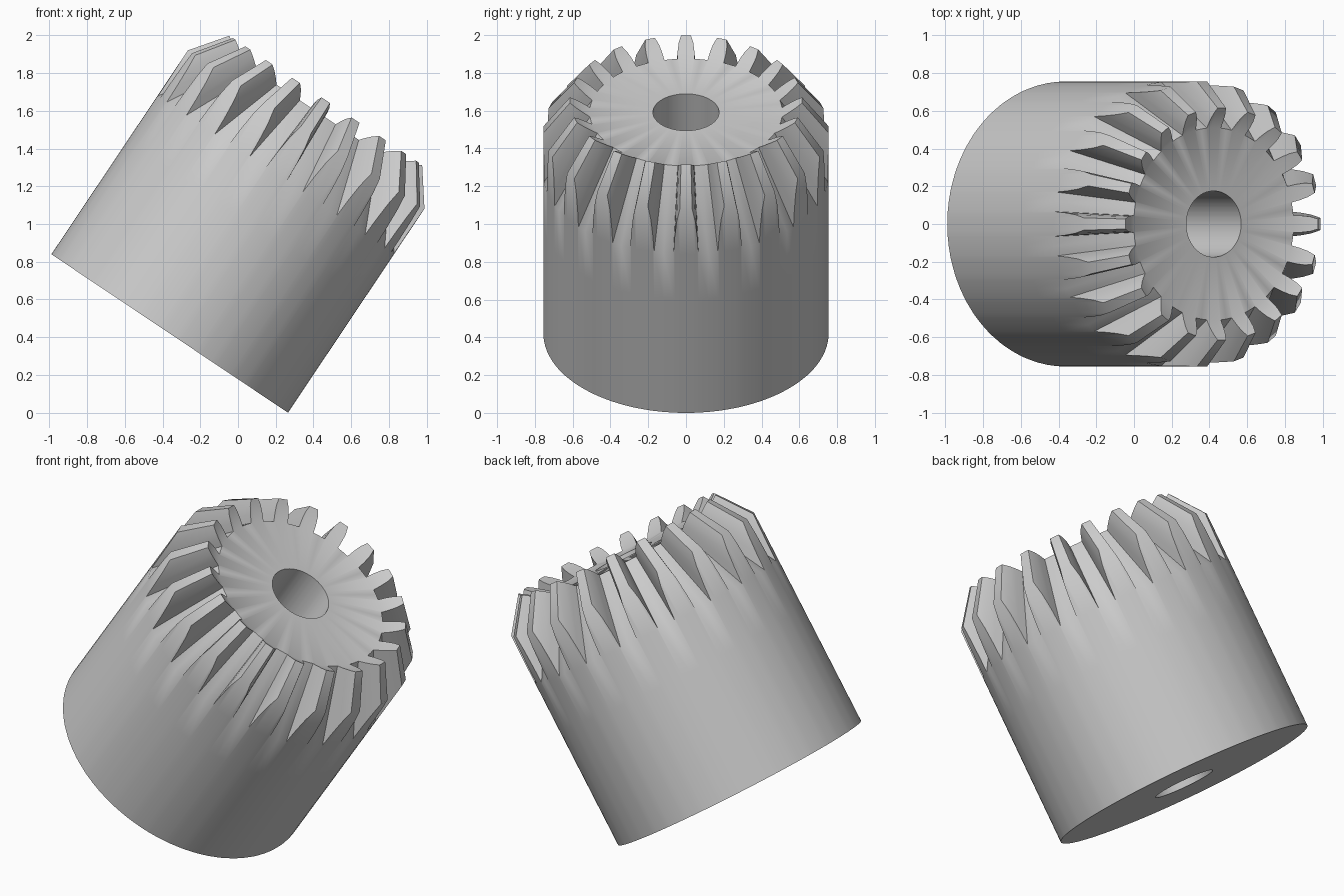
import bpy, bmesh, math
from mathutils import Matrix, Vector

cube = bpy.data.objects.get("Cube")
if cube:
    bpy.data.objects.remove(cube, do_unlink=True)

TEETH = 20
RADIUS, BORE = 0.755, 0.175
TILT = math.radians(33.8)

# Axial profile points as (radius, height)
root_in, tip_in = Vector((0.51, 1.41)), Vector((0.615, 1.487))
root_out, tip_out = Vector((RADIUS, 1.01)), Vector((RADIUS, 1.30))

# One tooth pitch: (angle in radians, fraction of tooth height)
half_pitch = math.pi / TEETH
flank = [(0.088, 0), (0.08, 0.35), (0.066, 0.7), (0.043, 1)]
pitch = [(-a, t) for a, t in flank] + [(a, t) for a, t in reversed(flank)]
pitch += [(half_pitch, 0)]


def section(t):
    """Closed radial section of the gear at a given tooth height."""
    return [(BORE, root_in.y), root_in, root_in.lerp(tip_in, t),
            root_out.lerp(tip_out, t), root_out,
            (RADIUS, 0.72), (RADIUS, 0), (BORE, 0)]


# Sweep the sections around the axis
bm = bmesh.new()
columns = []
for i in range(TEETH):
    for offset, t in pitch:
        a = 2 * half_pitch * i + offset
        columns.append([bm.verts.new((r * math.cos(a), r * math.sin(a), h))
                        for r, h in section(t)])
for i, col in enumerate(columns):
    nxt = columns[(i + 1) % len(columns)]
    for j in range(len(col)):
        k = (j + 1) % len(col)
        bm.faces.new((col[j], nxt[j], nxt[k], col[k]))

# Merge the collapsed tooth corners and tilt the gear
bmesh.ops.remove_doubles(bm, verts=bm.verts[:], dist=1e-5)
bmesh.ops.recalc_face_normals(bm, faces=bm.faces[:])
bm.transform(Matrix.Translation((-0.362, 0, 0.42)) @ Matrix.Rotation(TILT, 4, 'Y'))
mesh = bpy.data.meshes.new("bevel_gear")
bm.to_mesh(mesh)
bm.free()

# Plain grey metal
steel = bpy.data.materials.new("grey_steel")
steel.use_nodes = True
colour = (0.6, 0.6, 0.6, 1)
steel.diffuse_color = colour
steel.node_tree.nodes["Principled BSDF"].inputs["Base Color"].default_value = colour
mesh.materials.append(steel)

gear = bpy.data.objects.new("bevel_gear", mesh)
bpy.context.collection.objects.link(gear)
bpy.ops.object.select_all(action='DESELECT')
gear.select_set(True)
bpy.context.view_layer.objects.active = gear
bpy.ops.object.shade_smooth_by_angle(angle=math.radians(38))
